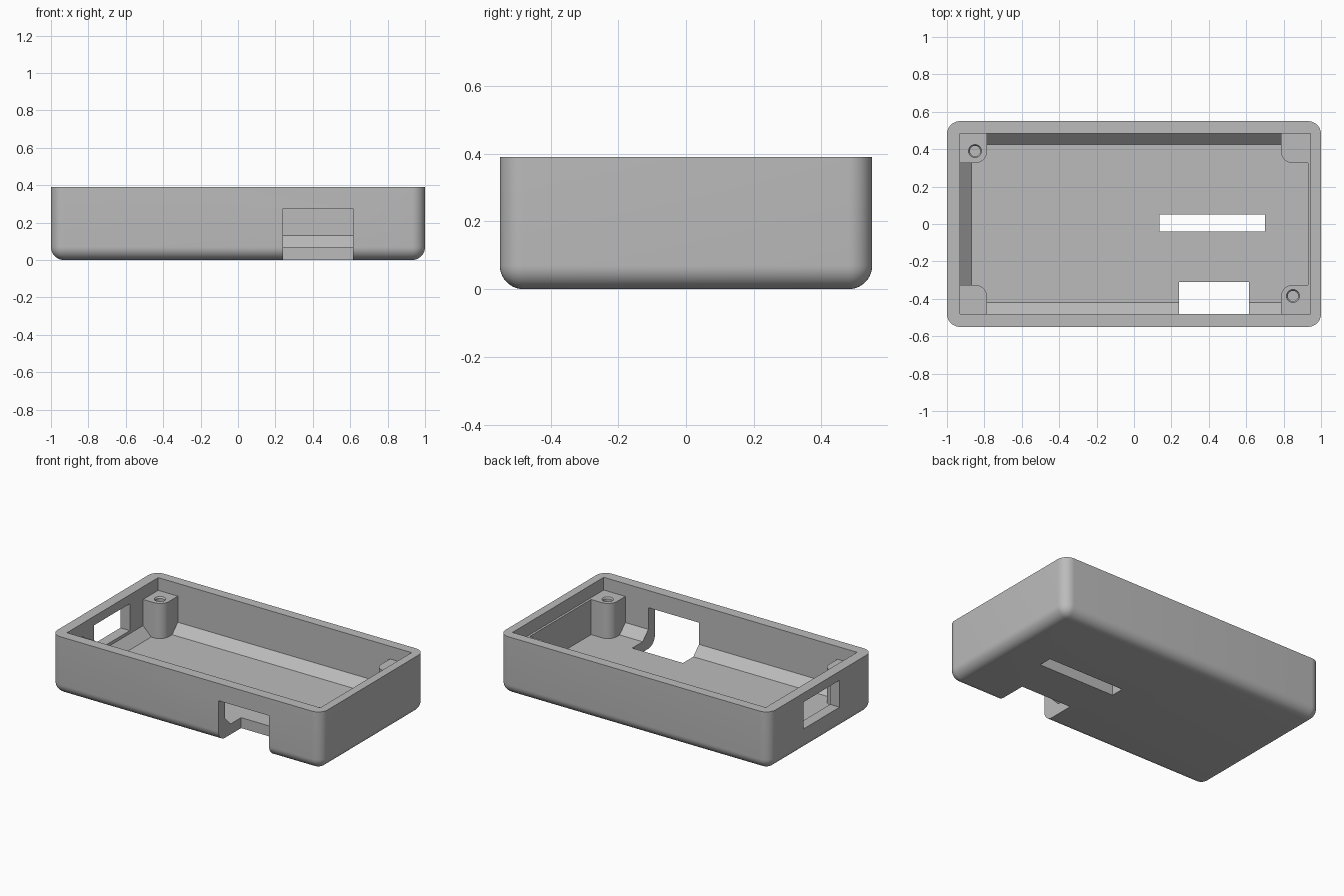
import bpy
import bmesh
from math import radians
from mathutils import Matrix, Vector

cube = bpy.data.objects.get("Cube")
if cube:
    bpy.data.objects.remove(cube, do_unlink=True)

plastic = bpy.data.materials.new("grey_plastic")
plastic.use_nodes = True
grey = (0.5, 0.5, 0.5, 1)
plastic.diffuse_color = grey
plastic.node_tree.nodes["Principled BSDF"].inputs["Base Color"].default_value = grey


def block(name, low, high, pick=None, radius=0.0, segments=1):
    """Box between two corners; edges whose midpoint direction passes pick are bevelled."""
    low, high = Vector(low), Vector(high)
    centre, size = (low + high) / 2, high - low
    bm = bmesh.new()
    bmesh.ops.create_cube(bm, size=2)
    edges = []
    for e in bm.edges:
        middle = (e.verts[0].co + e.verts[1].co) / 2
        if pick and pick(middle):
            edges.append(e)
    for v in bm.verts:
        v.co = centre + Vector(a * b / 2 for a, b in zip(v.co, size))
    if edges:
        bmesh.ops.bevel(bm, geom=edges, offset=radius, segments=segments,
                        profile=0.5, affect='EDGES')
    return finish(name, bm)


def peg(name, x, y, low, high, r1, r2):
    bm = bmesh.new()
    bmesh.ops.create_cone(bm, cap_ends=True, segments=32, radius1=r1, radius2=r2,
                          depth=high - low,
                          matrix=Matrix.Translation((x, y, (low + high) / 2)))
    return finish(name, bm)


def finish(name, bm):
    bmesh.ops.recalc_face_normals(bm, faces=bm.faces)
    mesh = bpy.data.meshes.new(name)
    bm.to_mesh(mesh)
    bm.free()
    mesh.materials.append(plastic)
    ob = bpy.data.objects.new(name, mesh)
    bpy.context.collection.objects.link(ob)
    return ob


def activate(ob):
    bpy.ops.object.select_all(action='DESELECT')
    ob.select_set(True)
    bpy.context.view_layer.objects.active = ob


def combine(ob, other, operation):
    activate(ob)
    mod = ob.modifiers.new(operation.lower(), 'BOOLEAN')
    mod.operation, mod.object, mod.solver = operation, other, 'EXACT'
    bpy.ops.object.modifier_apply(modifier=mod.name)
    bpy.data.objects.remove(other, do_unlink=True)


floor, ledge, top = 0.07, 0.305, 0.39

# Outer tray, rounded everywhere except the rim
tray = block("tray", (-1, -0.55, 0), (1, 0.55, top),
             lambda m: m.z < 0.5, 0.07, 10)

# Cavity with sloped floor edges on three sides, widened above the right ledge
combine(tray, block("cavity", (-0.93, -0.48, floor), (0.93, 0.485, 0.5),
                    lambda m: m.z < -0.5 and m.x < 0.5, 0.06), 'DIFFERENCE')
combine(tray, block("upper_cavity", (0.8, -0.48, ledge), (0.945, 0.485, 0.5)), 'DIFFERENCE')

# Corner posts with a rounded inner corner
for sx in (-1, 1):
    for sy in (-1, 1):
        xs = sorted((sx * 0.785, sx * 0.96))
        ys = sorted((sy * 0.325, sy * 0.51))
        post = block("corner_post", (xs[0], ys[0], 0.04), (xs[1], ys[1], ledge),
                     lambda m: abs(m.z) < 0.5 and m.x * sx < 0 and m.y * sy < 0, 0.065, 8)
        combine(tray, post, 'UNION')

# Screw holes with a countersunk mouth in two opposite posts
for x, y in ((-0.85, 0.39), (0.85, -0.385)):
    combine(tray, peg("screw_hole", x, y, 0.1, 0.35, 0.028, 0.028), 'DIFFERENCE')
    combine(tray, peg("screw_mouth", x, y, 0.295, 0.315, 0.028, 0.042), 'DIFFERENCE')

# Front connector notch, floor slot and side window
openings = (
    ("front_notch", (0.24, -0.7, -0.1), (0.615, -0.31, 0.275)),
    ("floor_slot", (0.135, -0.04, -0.1), (0.7, 0.05, 0.1)),
    ("side_window", (-1.1, -0.195, 0.15), (-0.85, 0.185, 0.33)),
)
for name, low, high in openings:
    combine(tray, block(name, low, high), 'DIFFERENCE')

activate(tray)
bpy.ops.object.shade_smooth_by_angle(angle=radians(30))
